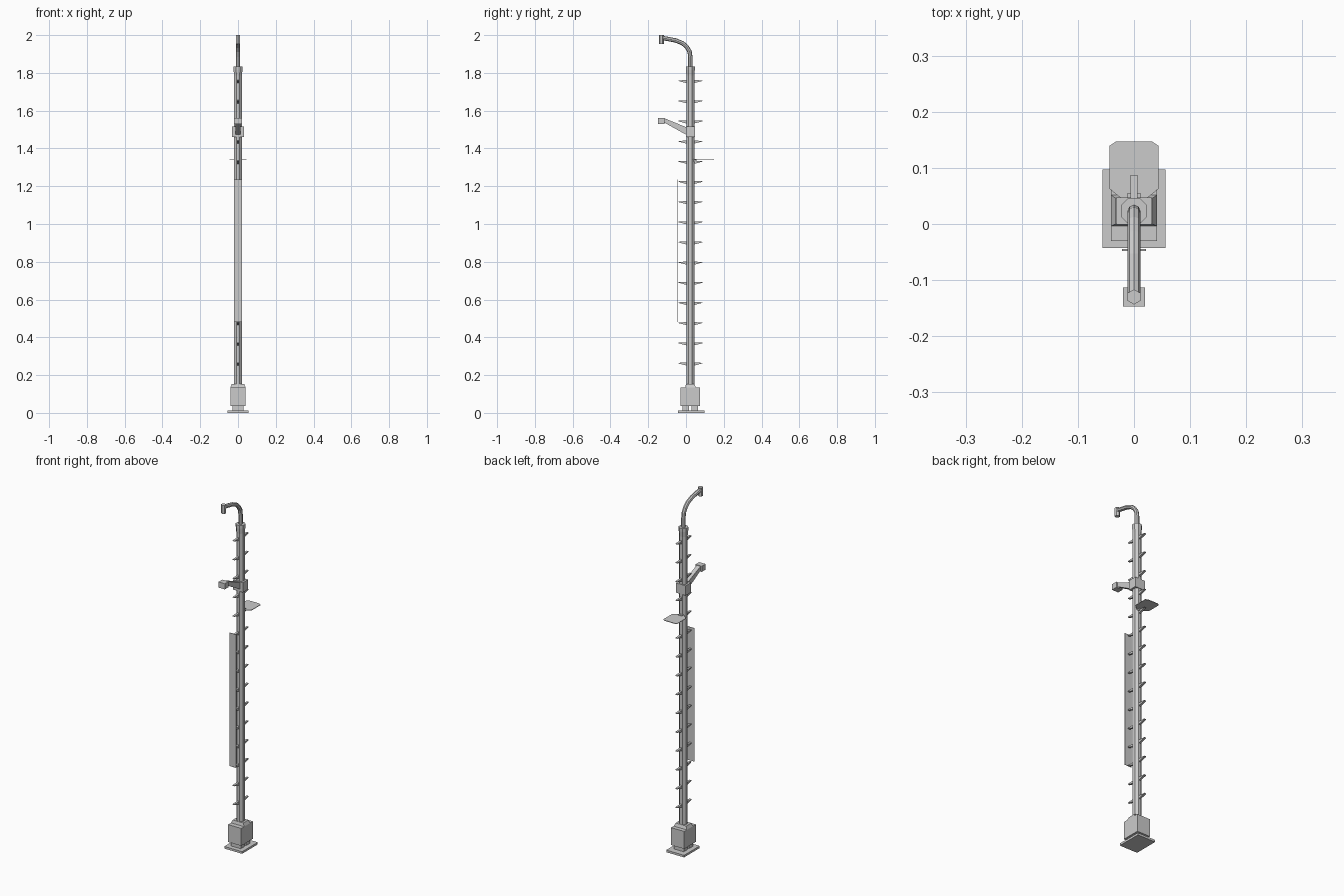
import bpy, bmesh, math
from mathutils import Vector

if "Cube" in bpy.data.objects:
    bpy.data.objects.remove(bpy.data.objects["Cube"])

PY = 0.023  # pole axis y


def make(name, verts, faces):
    me = bpy.data.meshes.new(name)
    me.from_pydata(verts, [], faces)
    bm = bmesh.new()
    bm.from_mesh(me)
    bmesh.ops.recalc_face_normals(bm, faces=bm.faces)
    bm.to_mesh(me)
    bm.free()
    ob = bpy.data.objects.new(name, me)
    bpy.context.collection.objects.link(ob)
    return ob


def skin(name, rings):
    """Join equal-sized vertex rings and cap both ends."""
    n = len(rings[0])
    verts = [v for r in rings for v in r]
    faces = [(k * n + i, k * n + (i + 1) % n, (k + 1) * n + (i + 1) % n, (k + 1) * n + i)
             for k in range(len(rings) - 1) for i in range(n)]
    faces += [tuple(range(n)), tuple(range(len(verts) - n, len(verts)))]
    return make(name, verts, faces)


def rect(x, y0, y1, z):
    return [(-x, y0, z), (x, y0, z), (x, y1, z), (-x, y1, z)]


def box(name, x, y0, y1, z0, z1):
    return skin(name, [rect(x, y0, y1, z0), rect(x, y0, y1, z1)])


def lathe(name, profile, y, sides):
    ang = [2 * math.pi * (i + 0.5) / sides for i in range(sides)]
    return skin(name, [[(r * math.cos(a), y + r * math.sin(a), z) for a in ang] for r, z in profile])


def side_prism(name, pts, x):
    """Extrude a y-z outline across x."""
    return skin(name, [[(s * x, y, z) for y, z in pts] for s in (-1, 1)])


# Base plate, feet and pedestal box
box("base_plate", 0.056, -0.043, 0.097, 0, 0.012)
for i, y in enumerate((-0.018, 0.03)):
    box(f"base_foot_{i}", 0.03, y, y + 0.033, 0.012, 0.038)
skin("pedestal_box", [rect(0.041, -0.03, 0.075, 0.036), rect(0.041, -0.03, 0.075, 0.135)])
skin("pedestal_top", [rect(0.041, -0.004, 0.052, 0.135), rect(0.033, 0.0, 0.046, 0.152)])

# Pole with top collar
lathe("pole", [(0.0225, 0.14), (0.0225, 1.79)], PY, 8)
lathe("pole_collar", [(0.0225, 1.785), (0.0255, 1.815), (0.0255, 1.833)], PY, 8)

# Climbing spikes, front and back of the pole
for i in range(15):
    z = 0.262 + i * 0.1068
    for side, s in (("front", -1), ("back", 1)):
        y0, y1 = PY + s * 0.018, PY + s * 0.064
        side_prism(f"spike_{side}_{i}", [(y0, z + 0.005), (y1, z + 0.003), (y1, z), (y0, z - 0.012)], 0.006)

# Front strip panel
box("front_panel", 0.021, -0.048, -0.045, 0.48, 1.236)

# Thin rear plate
skin("rear_plate", [[(x, y, z) for x, y in ((-0.01, 0.035), (0.01, 0.035), (0.044, 0.063), (0.044, 0.139),
                                            (0.032, 0.147), (-0.032, 0.147), (-0.044, 0.139), (-0.044, 0.063))]
                    for z in (1.338, 1.341)])
box("rear_plate_bracket", 0.012, 0.035, 0.055, 1.33, 1.345)

# Clamp and sloping arm
box("arm_clamp", 0.031, -0.001, 0.047, 1.46, 1.515)
side_prism("arm", [(0.002, 1.472), (0.002, 1.512), (-0.115, 1.56), (-0.115, 1.537)], 0.012)
box("arm_head", 0.02, -0.147, -0.113, 1.53, 1.562)

# Curved pipe at the top
path = [Vector(p) for p in ((PY, 1.82), (PY, 1.885), (0.019, 1.913), (0.004, 1.938), (-0.018, 1.957),
                            (-0.055, 1.972), (-0.13, 1.986))]
rings = []
for i, p in enumerate(path):
    t = (path[min(i + 1, len(path) - 1)] - path[max(i - 1, 0)]).normalized()
    rings.append([(0.0115 * math.cos(a), p.x + 0.0115 * math.sin(a) * t.y, p.y - 0.0115 * math.sin(a) * t.x)
                  for a in (2 * math.pi * k / 8 for k in range(8))])
skin("lamp_pipe", rings)
lathe("lamp_head", [(0.0135, 1.952), (0.0135, 2.0)], -0.13, 6)
